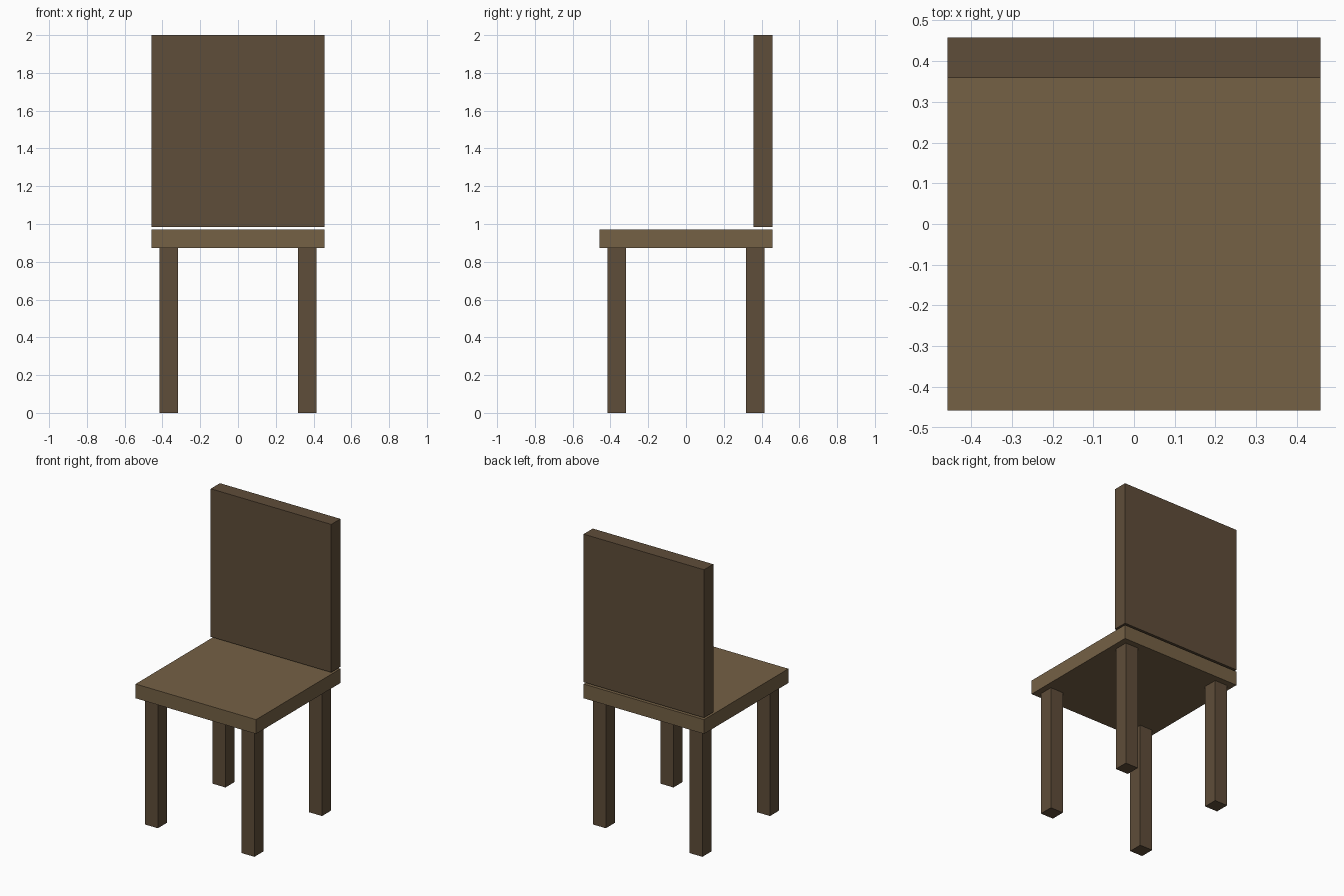
import bpy

if "Cube" in bpy.data.objects:
    bpy.data.objects.remove(bpy.data.objects["Cube"])

def material(name, color):
    m = bpy.data.materials.new(name)
    m.diffuse_color = (*color, 1)
    m.use_nodes = True
    m.node_tree.nodes["Principled BSDF"].inputs["Base Color"].default_value = m.diffuse_color
    return m

def box(name, lo, hi, mat):
    center = [(a + b) / 2 for a, b in zip(lo, hi)]
    bpy.ops.mesh.primitive_cube_add(size=1, location=center)
    ob = bpy.context.object
    ob.name = name
    ob.scale = [b - a for a, b in zip(lo, hi)]
    bpy.ops.object.transform_apply(location=False, rotation=False, scale=True)
    ob.data.materials.append(mat)
    return ob

light_wood = material("light_wood", (0.178, 0.119, 0.060))
dark_wood = material("dark_wood", (0.114, 0.074, 0.041))

H = 0.458          # half width of the seat
SEAT_BOTTOM, SEAT_TOP = 0.872, 0.97

# Seat slab
box("seat", (-H, -H, SEAT_BOTTOM), (H, H, SEAT_TOP), light_wood)

# Backrest, floating just above the rear edge of the seat
box("backrest", (-H, 0.358, 0.983), (H, H, 2.0), dark_wood)

# Four square legs
C, R = 0.367, 0.049
for y, row in ((-C, "front"), (C, "back")):
    for x, side in ((-C, "left"), (C, "right")):
        box(f"{row}_{side}_leg", (x - R, y - R, 0), (x + R, y + R, SEAT_BOTTOM), dark_wood)
